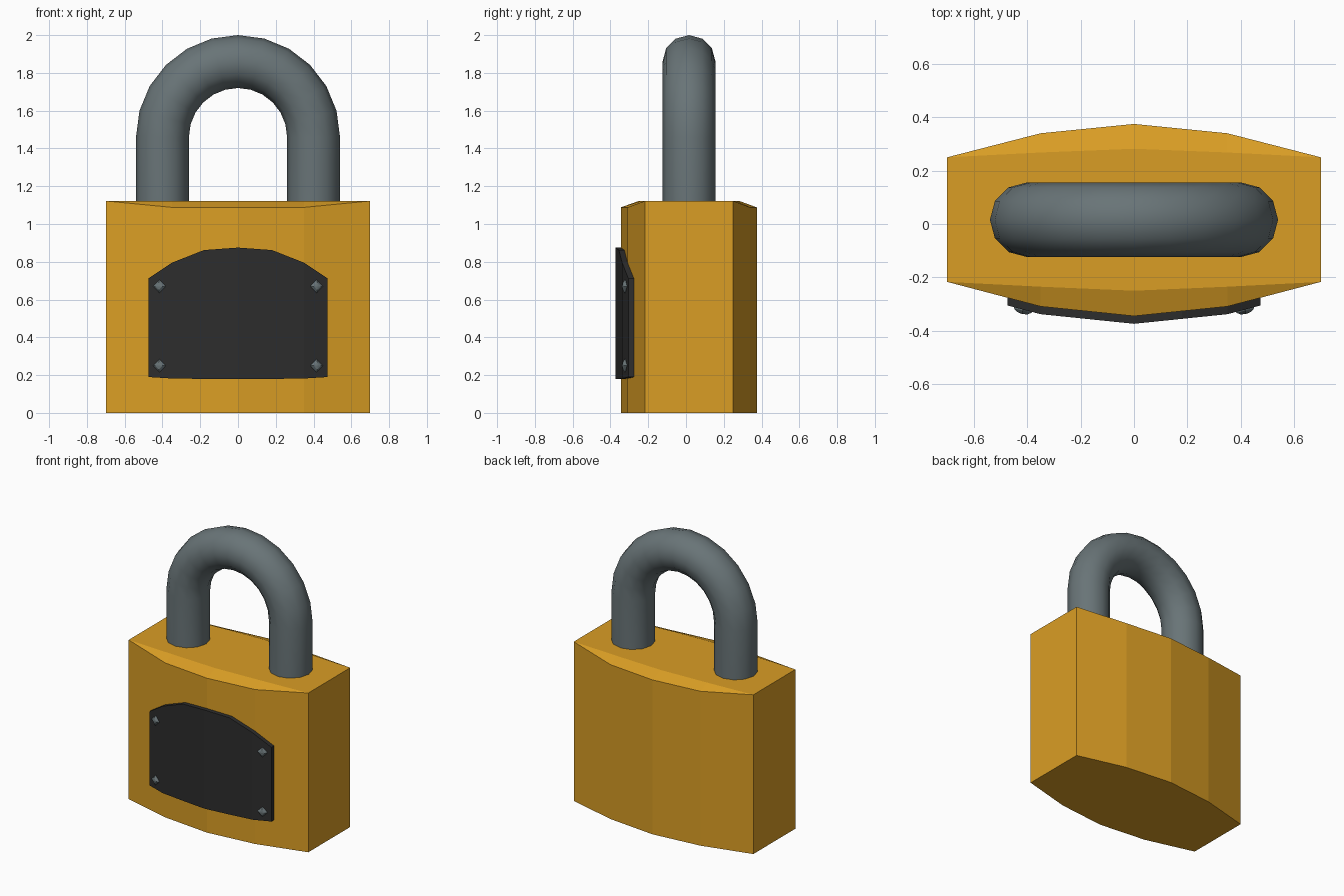
import bpy, bmesh, math
from mathutils import Vector

if "Cube" in bpy.data.objects:
    bpy.data.objects.remove(bpy.data.objects["Cube"])


def material(name, rgb):
    m = bpy.data.materials.new(name)
    m.diffuse_color = (*rgb, 1.0)
    m.use_nodes = True
    m.node_tree.nodes["Principled BSDF"].inputs["Base Color"].default_value = m.diffuse_color
    return m


GOLD = material("golden_brass", (0.70, 0.34, 0.018))
STEEL = material("grey_steel", (0.14, 0.175, 0.185))
BLACK = material("black_plate", (0.026, 0.026, 0.026))


def make(name, verts, faces, mat):
    me = bpy.data.meshes.new(name)
    bm = bmesh.new()
    vs = [bm.verts.new(v) for v in verts]
    for f in faces:
        bm.faces.new([vs[i] for i in f])
    bmesh.ops.recalc_face_normals(bm, faces=bm.faces)
    bm.to_mesh(me)
    bm.free()
    me.materials.append(mat)
    ob = bpy.data.objects.new(name, me)
    bpy.context.scene.collection.objects.link(ob)
    return ob


def loft(name, rings, mat, tip=False):
    """Join equal closed rings with quads and cap both ends."""
    n = len(rings[0])
    verts = [v for r in rings for v in r]
    faces = [(k * n + i, k * n + (i + 1) % n, (k + 1) * n + (i + 1) % n, (k + 1) * n + i)
             for k in range(len(rings) - 1) for i in range(n)]
    last = (len(rings) - 1) * n
    faces.append(tuple(range(n)))
    if tip:
        verts.append(tip)
        faces += [(last + i, last + (i + 1) % n, len(verts) - 1) for i in range(n)]
    else:
        faces.append(tuple(range(last, last + n)))
    return make(name, verts, faces, mat)


# Body: bowed front and back, top edges chamfered except at the corners
outer = [(-0.7, -0.217), (-0.35, -0.309), (0, -0.345), (0.35, -0.309), (0.7, -0.217),
         (0.7, 0.25), (0.35, 0.34), (0, 0.375), (-0.35, 0.34), (-0.7, 0.25)]
inner_y = {-0.309: -0.235, -0.345: -0.25, 0.34: 0.268, 0.375: 0.282}
verts = [(x, y, 0) for x, y in outer]
verts += [(x, y, 1.122 if abs(x) == 0.7 else 1.088) for x, y in outer]
top = []
for i, (x, y) in enumerate(outer):
    if abs(x) == 0.7:
        top.append(10 + i)
    else:
        top.append(len(verts))
        verts.append((x, inner_y[y], 1.122))
faces = [tuple(range(10)), tuple(top)]
for i in range(10):
    j = (i + 1) % 10
    faces.append((i, j, 10 + j, 10 + i))
    chamfer = list(dict.fromkeys((10 + i, 10 + j, top[j], top[i])))
    if len(chamfer) > 2:
        faces.append(tuple(chamfer))
make("lock_body", verts, faces, GOLD)

# Shackle: twelve-sided bar bent in a half circle over two straight legs
R, r, cy, cz = 0.4, 0.14, 0.016, 1.46
path = [(-R, 1.08, math.pi)]
path += [(R * math.cos(a), cz + R * math.sin(a), a)
         for a in (math.pi * (1 - k / 12) for k in range(13))]
path.append((R, 1.08, 0.0))
rings = []
for x, z, a in path:
    rings.append([(x + r * math.cos(t) * math.cos(a), cy + r * math.sin(t),
                   z + r * math.cos(t) * math.sin(a))
                  for t in (math.tau * i / 12 for i in range(12))])
shackle = loft("shackle", rings, STEEL)
bpy.context.view_layer.objects.active = shackle
shackle.select_set(True)
bpy.ops.object.shade_smooth_by_angle(angle=math.radians(40))
shackle.select_set(False)


# Front plate: arched sheet that follows the bowed front
def front_y(x):
    a = abs(x)
    return -0.345 + 0.036 * a / 0.35 if a < 0.35 else -0.309 + 0.092 * (a - 0.35) / 0.35


half = [(0, 0.18, 0.875), (0.18, 0.18, 0.862), (0.35, 0.182, 0.795), (0.475, 0.19, 0.712)]
columns = [(-x, b, t) for x, b, t in half[:0:-1]] + half
rings = []
for x, b, t in columns:
    yb, yf = front_y(x) + 0.004, front_y(x) - 0.029
    rings.append([(x, yf, b), (x, yf, t), (x, yb, t), (x, yb, b)])
loft("front_plate", rings, BLACK)

# Rivets: small faceted studs in the plate corners
for side, sx in (("left", -1), ("right", 1)):
    for level, z in (("lower", 0.25), ("upper", 0.67)):
        x = 0.416 * sx
        c = Vector((x, front_y(x) - 0.029, z))
        n = Vector((0.26 * sx, -1, 0)).normalized()
        u = Vector((-n.y, n.x, 0))
        w = Vector((0, 0, 1))
        rings = []
        for rad, h in ((0.036, -0.004), (0.034, 0.004), (0.02, 0.014)):
            rings.append([c + n * h + (u * math.cos(t) + w * math.sin(t)) * rad
                          for t in (math.tau * i / 4 for i in range(4))])
        loft(f"{level}_{side}_rivet", rings, STEEL, tip=c + n * 0.017)
